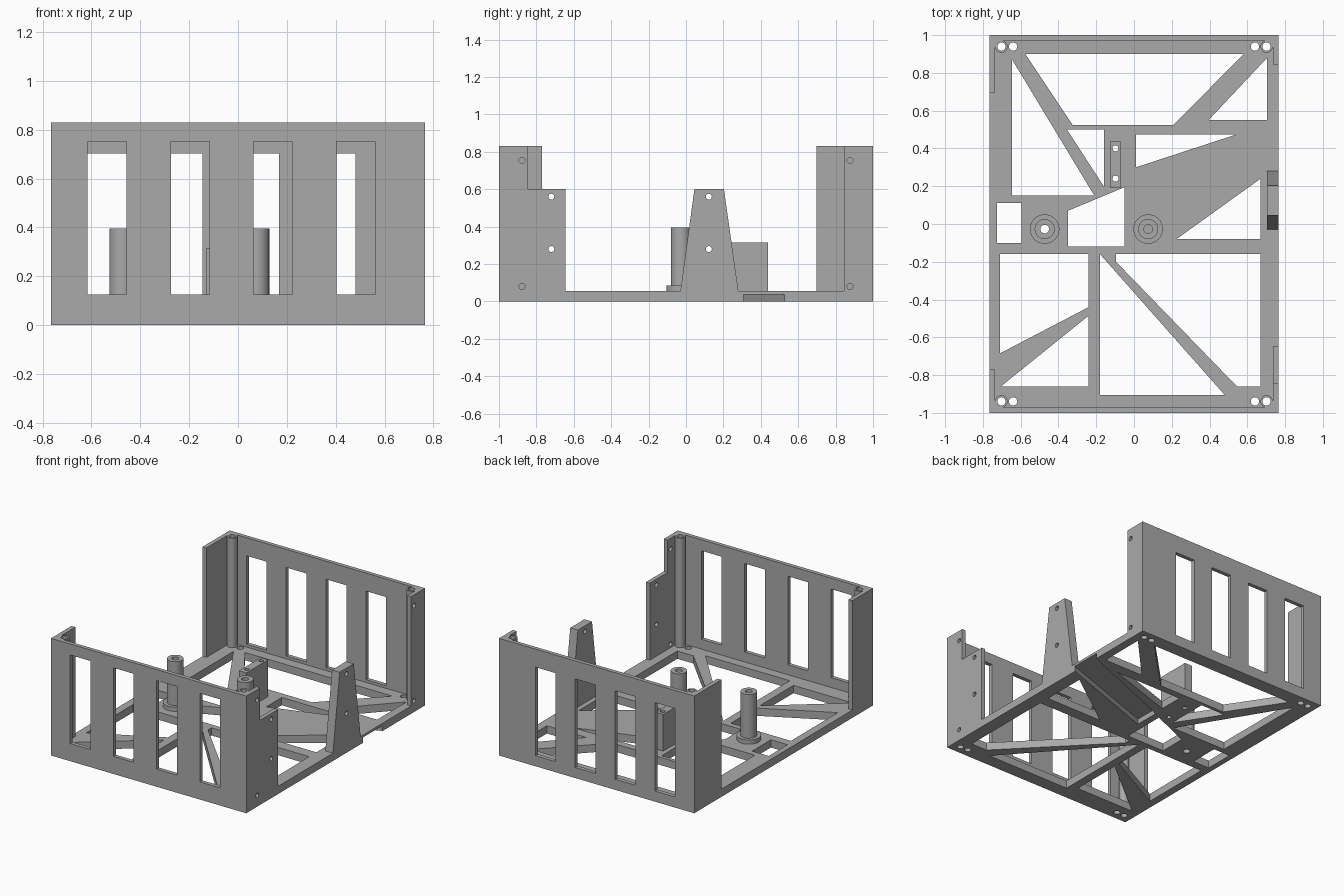
import bpy
import bmesh
from math import cos, sin, pi
from mathutils import Matrix, Vector

if "Cube" in bpy.data.objects:
    bpy.data.objects.remove(bpy.data.objects["Cube"])

grey = bpy.data.materials.new("plain grey")
grey.use_nodes = True
grey.diffuse_color = (0.4, 0.4, 0.4, 1)
grey.node_tree.nodes["Principled BSDF"].inputs["Base Color"].default_value = (0.4, 0.4, 0.4, 1)

# Maps from profile (u, v, depth) to the model
FLAT = Matrix.Identity(4)
XZ = Matrix(((1, 0, 0, 0), (0, 0, 1, 0), (0, 1, 0, 0), (0, 0, 0, 1)))
YZ = Matrix(((0, 0, 1, 0), (1, 0, 0, 0), (0, 1, 0, 0), (0, 0, 0, 1)))


def rect(x0, y0, x1, y1):
    return [(x0, y0), (x1, y0), (x1, y1), (x0, y1)]


def circle(x, y, r, n=32):
    return [(x + r * cos(2 * pi * i / n), y + r * sin(2 * pi * i / n)) for i in range(n)]


def plate(name, outline, holes, low, high, frame=FLAT, smooth=False):
    """Fill an outline with holes and extrude it from low to high."""
    bm = bmesh.new()
    for loop in [outline] + holes:
        vs = [bm.verts.new((u, v, low)) for u, v in loop]
        for a, b in zip(vs, vs[1:] + vs[:1]):
            bm.edges.new((a, b))
    bmesh.ops.triangle_fill(bm, edges=bm.edges[:], use_beauty=True, normal=(0, 0, 1))
    grown = bmesh.ops.extrude_face_region(bm, geom=bm.faces[:], use_keep_orig=True)["geom"]
    top = [g for g in grown if isinstance(g, bmesh.types.BMVert)]
    bmesh.ops.translate(bm, verts=top, vec=Vector((0, 0, high - low)))
    bm.transform(frame)
    bmesh.ops.recalc_face_normals(bm, faces=bm.faces[:])
    mesh = bpy.data.meshes.new(name)
    bm.to_mesh(mesh)
    bm.free()
    mesh.materials.append(grey)
    ob = bpy.data.objects.new(name, mesh)
    bpy.context.collection.objects.link(ob)
    if smooth:
        bpy.ops.object.select_all(action='DESELECT')
        ob.select_set(True)
        bpy.context.view_layer.objects.active = ob
        bpy.ops.object.shade_smooth_by_angle(angle=0.6)
    return ob


W, FLOOR, TOP = 0.765, 0.055, 0.83
WALL_IN, SIDE_IN = 0.972, 0.735
POST = (0.702, 0.939)

# Floor lattice with its openings
openings = [
    [(-0.575, 0.9), (0.58, 0.9), (0.21, 0.525), (-0.325, 0.525)],
    [(0.705, 0.88), (0.705, 0.55), (0.395, 0.55)],
    [(-0.645, 0.87), (-0.645, 0.15), (-0.21, 0.15)],
    [(-0.355, 0.5), (-0.16, 0.5), (-0.16, 0.2)],
    [(0.01, 0.475), (0.545, 0.475), (0.01, 0.3)],
    [(0.67, 0.24), (0.67, -0.08), (0.225, -0.08)],
    rect(-0.725, -0.1, -0.595, 0.11),
    [(-0.35, 0.07), (-0.05, 0.195), (-0.05, -0.12), (-0.35, -0.12)],
    [(-0.71, -0.16), (-0.24, -0.16), (-0.24, -0.44), (-0.71, -0.685)],
    [(-0.24, -0.485), (-0.24, -0.86), (-0.705, -0.86)],
    [(-0.18, -0.16), (-0.18, -0.905), (0.48, -0.905)],
    [(-0.095, -0.16), (0.67, -0.16), (0.67, -0.86), (0.545, -0.86), (-0.095, -0.2)],
]
for sx in (-1, 1):
    for sy in (-1, 1):
        openings += [circle(sx * x, sy * POST[1], 0.022, 20) for x in (POST[0], 0.64)]
block_holes = [circle(-0.098, y, 0.016, 20) for y in (0.24, 0.4)]
openings += block_holes + [circle(-0.473, -0.027, 0.023, 20)]
floor = plate("floor", rect(-W, -1, W, 1), openings, 0, FLOOR)

# Cable channel under the floor
cutter = plate("channel_cutter", [(0.8, 0.32), (0.8, 0.54), (0.0, 0.22), (0.0, 0.04)], [], -0.02, 0.038)
cutter.hide_render = True
cutter.hide_viewport = True
cutter.display_type = 'WIRE'
cut = floor.modifiers.new("channel", 'BOOLEAN')
cut.operation = 'DIFFERENCE'
cut.solver = 'EXACT'
cut.object = cutter

# Front and back walls with four windows each
front_windows = [rect(x, 0.125, x + 0.158, 0.752) for x in (-0.615, -0.275, 0.063, 0.403)]
back_windows = [rect(x, 0.075, x + 0.158, 0.702) for x in (-0.615, -0.303, 0.01, 0.322)]
plate("front_wall", rect(-W, FLOOR, W, TOP), front_windows, -1, -WALL_IN, XZ)
plate("back_wall", rect(-W, FLOOR, W, TOP), back_windows, WALL_IN, 1, XZ)


# Side flanges; those on +x carry screw holes
def screws(*spots):
    return [circle(y, z, 0.016, 20) for y, z in spots]


stepped = [(-WALL_IN, FLOOR), (-0.645, FLOOR), (-0.645, 0.6), (-0.845, 0.6), (-0.845, TOP), (-WALL_IN, TOP)]
plate("front_left_flange", stepped,
      screws((-0.877, 0.755), (-0.877, 0.08), (-0.72, 0.56), (-0.72, 0.28)), SIDE_IN, W, YZ)
plate("back_left_flange", rect(0.845, FLOOR, WALL_IN, TOP),
      screws((0.877, 0.755), (0.877, 0.08)), SIDE_IN, W, YZ)
plate("front_right_flange", rect(-WALL_IN, FLOOR, -0.77, TOP), [], -W, -SIDE_IN, YZ)
plate("back_right_flange", rect(0.697, FLOOR, WALL_IN, TOP), [], -W, -SIDE_IN, YZ)

# Corner screw posts, rounded on the inside and square in the corner
R = SIDE_IN - POST[0]
arc = [(POST[0] + R * cos(a), POST[1] + R * sin(a)) for a in (pi / 2 + pi * 1.5 * i / 18 for i in range(19))]
arc.append((SIDE_IN, WALL_IN))
for sx, side in ((1, "left"), (-1, "right")):
    for sy, end in ((-1, "front"), (1, "back")):
        plate(f"{end}_{side}_corner_post", [(sx * x, sy * y) for x, y in arc],
              [circle(sx * POST[0], sy * POST[1], 0.022, 20)], FLOOR, TOP, smooth=True)

# Tapered side bracket
plate("side_bracket", [(-0.03, FLOOR), (0.28, FLOOR), (0.203, 0.6), (0.045, 0.6)],
      screws((0.122, 0.56), (0.122, 0.28)), 0.705, W, YZ)

# Mounting block with two vertical holes
plate("mounting_block", rect(-0.128, 0.193, -0.07, 0.438), block_holes, FLOOR, 0.315)

# Standoffs with a wide foot
for x, side in ((-0.473, "right"), (0.075, "left")):
    bore = [circle(x, -0.027, 0.023, 20)]
    plate(f"{side}_standoff_foot", circle(x, -0.027, 0.078), bore, FLOOR, 0.085, smooth=True)
    plate(f"{side}_standoff", circle(x, -0.027, 0.053), bore, 0.085, 0.395, smooth=True)
